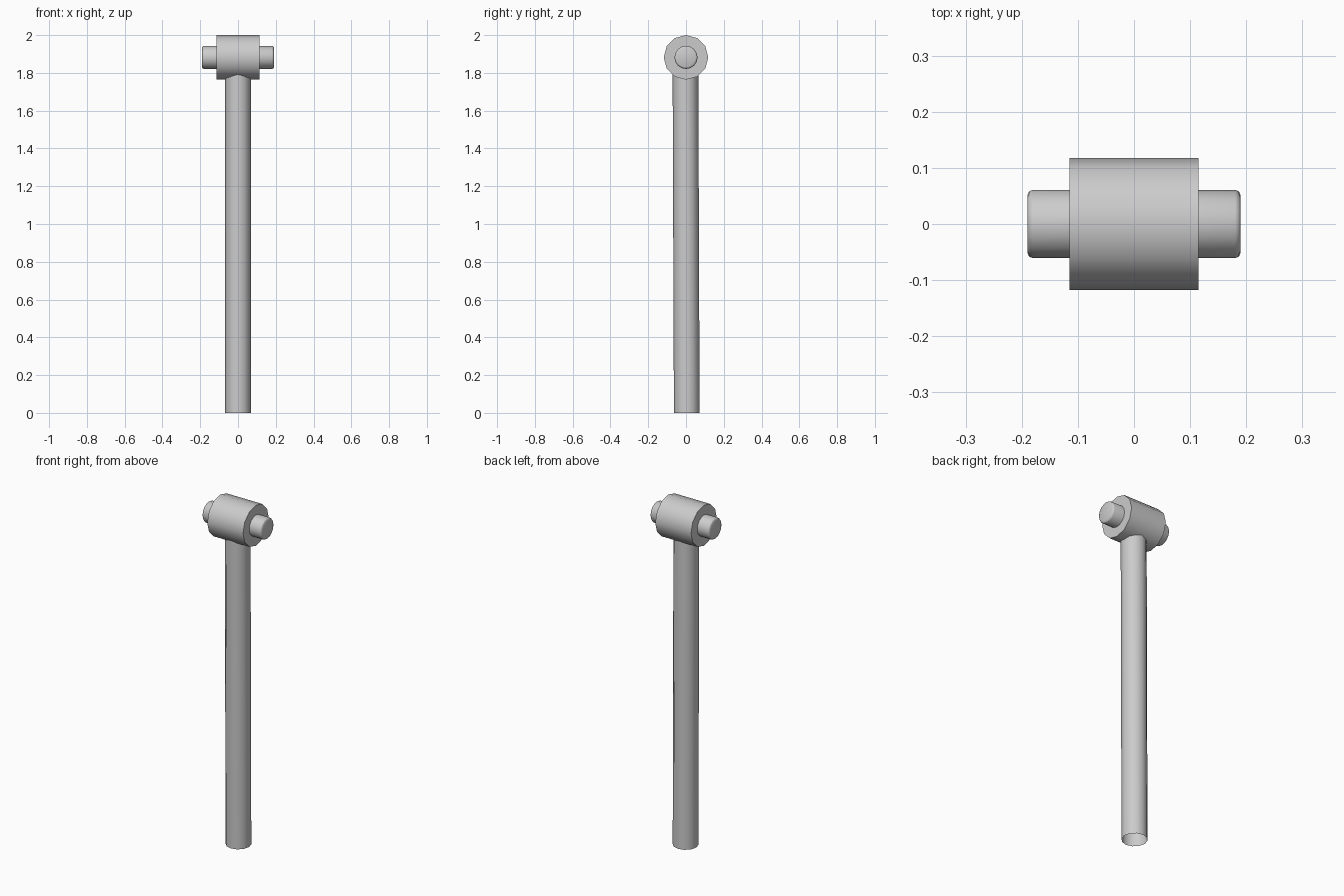
import bpy, bmesh
from math import radians, pi
from mathutils import Matrix, Vector

if "Cube" in bpy.data.objects:
    bpy.data.objects.remove(bpy.data.objects["Cube"])

HEAD_Z = 1.882


def rod(name, radius, start, end, sides=12, bevel=0.0, capped=True):
    """Smooth-sided cylinder running from start to end."""
    start, end = Vector(start), Vector(end)
    axis = end - start
    bm = bmesh.new()
    bmesh.ops.create_cone(bm, cap_ends=capped, segments=sides,
                          radius1=radius, radius2=radius, depth=axis.length)
    if bevel:
        rims = [e for e in bm.edges if abs(e.verts[0].co.z - e.verts[1].co.z) < 1e-5]
        bmesh.ops.bevel(bm, geom=rims, offset=bevel, segments=2, profile=0.5,
                        affect='EDGES')
    turn = Vector((0, 0, 1)).rotation_difference(axis).to_matrix().to_4x4()
    bm.transform(Matrix.Translation((start + end) / 2) @ turn)
    mesh = bpy.data.meshes.new(name)
    bm.to_mesh(mesh)
    bm.free()
    obj = bpy.data.objects.new(name, mesh)
    bpy.context.collection.objects.link(obj)
    bpy.ops.object.select_all(action='DESELECT')
    obj.select_set(True)
    bpy.context.view_layer.objects.active = obj
    bpy.ops.object.shade_smooth_by_angle(angle=radians(50))
    return obj


# Long shaft, leaning very slightly, open at the foot
rod("shaft", 0.068, (0, 0.004, 0), (0, -0.003, 1.85), capped=False)

# Thick cross barrel at the top
rod("head_barrel", 0.118, (-0.115, 0, HEAD_Z), (0.115, 0, HEAD_Z))

# Thin pin passing through the barrel, with rounded rims
rod("cross_pin", 0.061, (-0.19, 0, HEAD_Z), (0.19, 0, HEAD_Z), sides=16, bevel=0.01)
